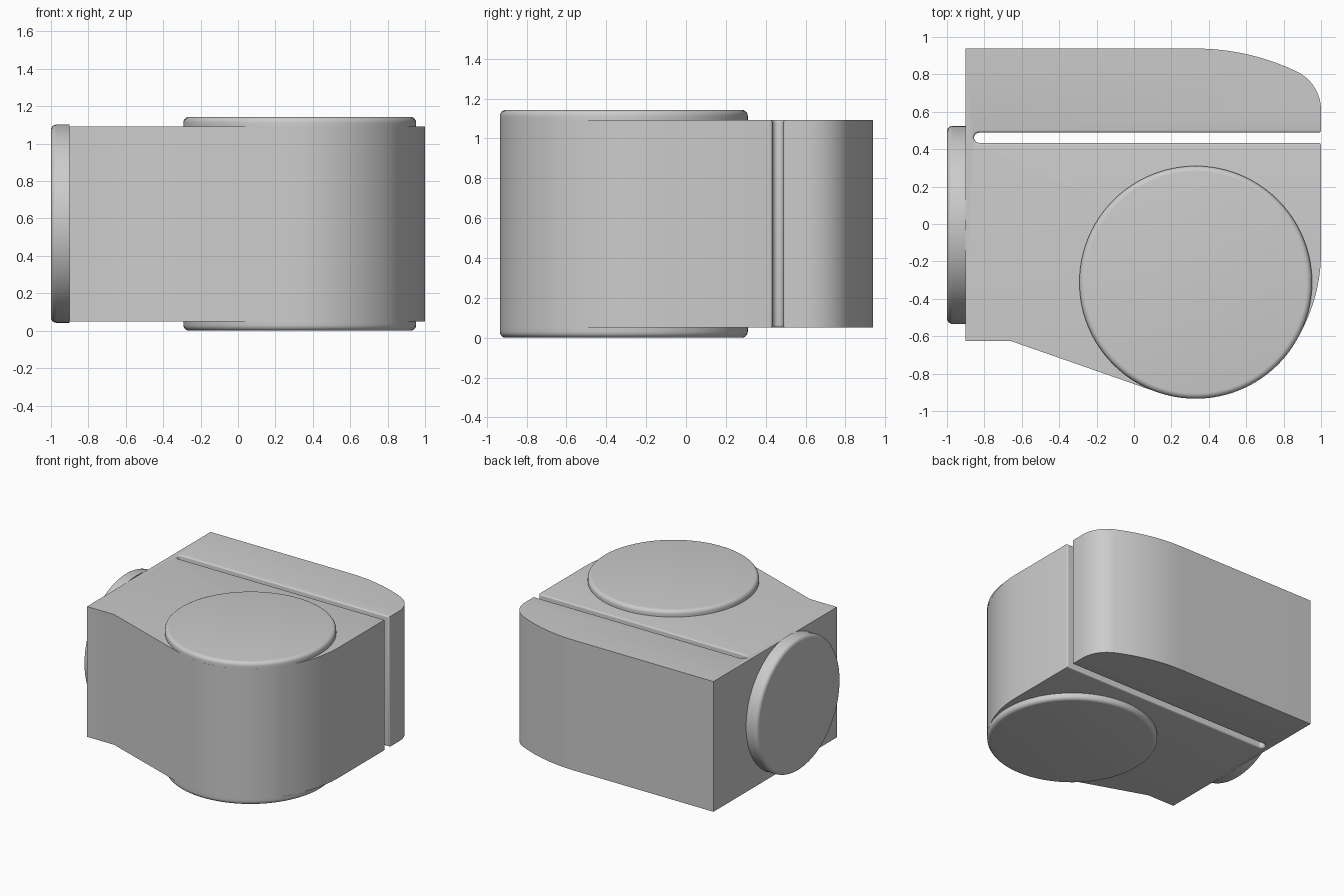
import bpy
import bmesh
from math import cos, sin, radians, pi
from mathutils import Matrix

cube = bpy.data.objects.get("Cube")
if cube:
    bpy.data.objects.remove(cube, do_unlink=True)

grey = bpy.data.materials.new("plain_grey")
grey.use_nodes = True
colour = (0.6, 0.6, 0.6, 1)
grey.diffuse_color = colour
grey.node_tree.nodes["Principled BSDF"].inputs["Base Color"].default_value = colour

BOTTOM, TOP, HEIGHT = 0.05, 1.093, 1.143
PIVOT = (0.33, -0.312)
PIVOT_R = 0.622
SLOT_LOW, SLOT_HIGH = 0.434, 0.488


def arc(centre, radius, start, end, steps):
    """Points along a circular arc, angles in degrees."""
    angles = [radians(start + (end - start) * i / steps) for i in range(steps + 1)]
    return [(centre[0] + radius * cos(a), centre[1] + radius * sin(a)) for a in angles]


def finish(name, bm):
    bmesh.ops.recalc_face_normals(bm, faces=bm.faces)
    mesh = bpy.data.meshes.new(name)
    bm.to_mesh(mesh)
    bm.free()
    mesh.materials.append(grey)
    obj = bpy.data.objects.new(name, mesh)
    bpy.context.collection.objects.link(obj)
    bpy.ops.object.select_all(action="DESELECT")
    obj.select_set(True)
    bpy.context.view_layer.objects.active = obj
    bpy.ops.object.shade_smooth_by_angle(angle=radians(30))
    return obj


def disc(name, radius, depth, fillet, matrix):
    """Shallow disc with a rounded outer rim, growing along local z."""
    bm = bmesh.new()
    bmesh.ops.create_cone(bm, cap_ends=True, segments=96, radius1=radius,
                          radius2=radius, depth=depth)
    bmesh.ops.translate(bm, verts=bm.verts, vec=(0, 0, depth / 2))
    rim = [e for e in bm.edges if all(v.co.z > depth * 0.9 for v in e.verts)]
    bmesh.ops.bevel(bm, geom=rim, offset=fillet, segments=5, profile=0.5, affect="EDGES")
    bm.transform(matrix)
    finish(name, bm)


# Clamp body: one outline with the slot cut in from the right
slot_mid = (SLOT_LOW + SLOT_HIGH) / 2
slot_r = (SLOT_HIGH - SLOT_LOW) / 2
outline = [(-0.9, 0.938), (-0.9, -0.625), (-0.66, -0.625)]
outline += arc(PIVOT, PIVOT_R, 251, 325, 24)
outline += arc((0.105, -0.152), 0.895, -35, 0, 12)[1:]
outline += [(1, SLOT_LOW)]
outline += arc((-0.855 + slot_r, slot_mid), slot_r, 270, 90, 12)
outline += [(1, SLOT_HIGH)]
outline += arc((0.771, 0.609), 0.229, 0, 64.4, 14)
outline += arc(PIVOT, 1.25, 64.4, 90, 12)[1:]

bm = bmesh.new()
base = bm.faces.new([bm.verts.new((x, y, BOTTOM)) for x, y in outline])
new = bmesh.ops.extrude_face_region(bm, geom=[base])["geom"]
bmesh.ops.translate(bm, verts=[g for g in new if isinstance(g, bmesh.types.BMVert)],
                    vec=(0, 0, TOP - BOTTOM))
bmesh.ops.recalc_face_normals(bm, faces=bm.faces)


def on_slot(v):
    return SLOT_LOW - 0.001 < v.co.y < SLOT_HIGH + 0.001


# Soften the slot's top, bottom and mouth edges
slot_edges = []
for e in bm.edges:
    a, b = e.verts
    if on_slot(a) and on_slot(b):
        level = abs(a.co.z - b.co.z) < 0.001
        if level or a.co.x > 0.99:
            slot_edges.append(e)
bmesh.ops.bevel(bm, geom=slot_edges, offset=0.014, segments=4, profile=0.5, affect="EDGES")
finish("clamp_body", bm)

# Raised discs above and below the rounded end
disc("top_disc", PIVOT_R, HEIGHT - TOP, 0.03,
     Matrix.Translation((*PIVOT, TOP)))
disc("bottom_disc", PIVOT_R, BOTTOM, 0.03,
     Matrix.Translation((*PIVOT, BOTTOM)) @ Matrix.Rotation(pi, 4, "X"))

# Round pad on the right-hand side
disc("side_disc", 0.53, 0.1, 0.03,
     Matrix.Translation((-0.9, -0.005, 0.572)) @ Matrix.Rotation(-pi / 2, 4, "Y"))
